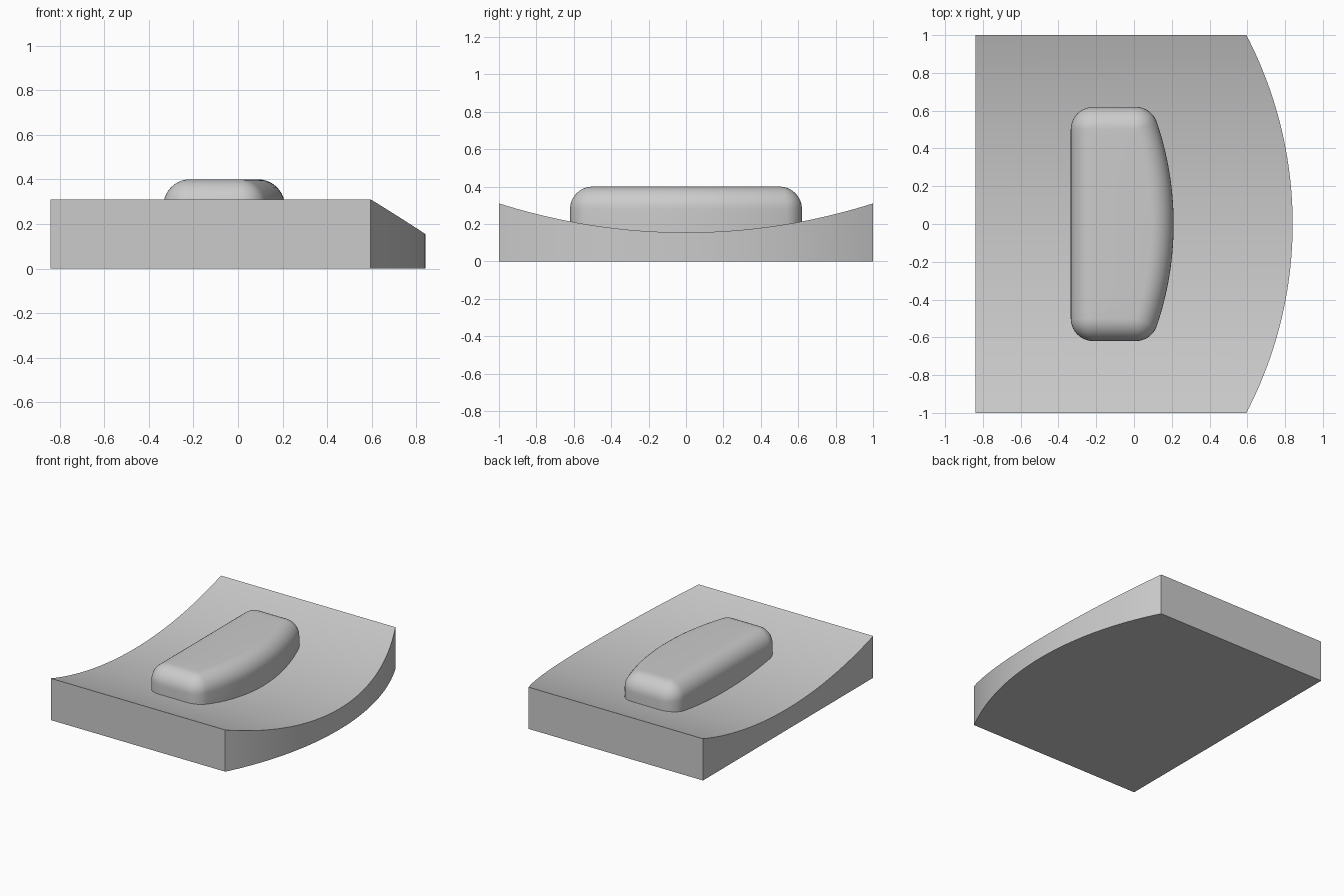
import bpy, bmesh, math

if "Cube" in bpy.data.objects:
    bpy.data.objects.remove(bpy.data.objects["Cube"])

grey = bpy.data.materials.new("light_grey")
grey.diffuse_color = (0.6, 0.6, 0.6, 1)
grey.use_nodes = True
grey.node_tree.nodes["Principled BSDF"].inputs["Base Color"].default_value = grey.diffuse_color


def arc_dip(r, y):
    """Drop of a circle of radius r away from its apex at offset y."""
    return r - math.sqrt(r * r - y * y)


def top_z(y):
    return 0.155 + arc_dip(3.30, y)


def finish(name, bm):
    bmesh.ops.recalc_face_normals(bm, faces=bm.faces)
    me = bpy.data.meshes.new(name)
    bm.to_mesh(me)
    bm.free()
    me.materials.append(grey)
    ob = bpy.data.objects.new(name, me)
    bpy.context.collection.objects.link(ob)
    bpy.ops.object.select_all(action='DESELECT')
    ob.select_set(True)
    bpy.context.view_layer.objects.active = ob
    bpy.ops.object.shade_smooth_by_angle(angle=math.radians(25))
    return ob


# Base slab: rectangular sections along y, dished top and bowed right side
bm = bmesh.new()
N = 64
secs = []
for i in range(N + 1):
    y = -1 + 2 * i / N
    xr = 0.84 - arc_dip(2.163, y)
    secs.append([bm.verts.new(p) for p in
                 ((-0.84, y, 0), (xr, y, 0), (xr, y, top_z(y)), (-0.84, y, top_z(y)))])
for a, b in zip(secs, secs[1:]):
    for k in range(4):
        bm.faces.new((a[k], a[(k + 1) % 4], b[(k + 1) % 4], b[k]))
bm.faces.new(secs[0])
bm.faces.new(secs[-1])
finish("base_slab", bm)

# Raised pad: an inner outline with outward directions, swept by a quarter round
R, F, XL, YE, TOP = 1.68, 0.12, -0.215, 0.50, 0.40
cx, ri = 0.21 - R, R - F
end = math.asin(YE / ri)
xe = cx + ri * math.cos(end)
path = []  # (x, y, direction angle)


def corner(x, y, a0, a1, n=10):
    for i in range(n + 1):
        path.append((x, y, a0 + (a1 - a0) * i / n))


for i in range(33):                       # bowed right side
    a = -end + 2 * end * i / 32
    path.append((cx + ri * math.cos(a), ri * math.sin(a), a))
corner(xe, YE, end, math.pi / 2)
corner(XL, YE, math.pi / 2, math.pi)
for i in range(1, 24):                    # straight left side
    path.append((XL, YE - 2 * YE * i / 24, math.pi))
corner(XL, -YE, math.pi, 1.5 * math.pi)
corner(xe, -YE, 1.5 * math.pi, 2 * math.pi - end)

bm = bmesh.new()
rings = []
for j in range(11):
    t = math.pi / 2 * j / 10
    o = F * math.sin(t)
    rings.append([bm.verts.new((x + o * math.cos(a), y + o * math.sin(a),
                                TOP - F + F * math.cos(t))) for x, y, a in path])
# lower ring follows the dished top, sunk slightly into it
rings.append([bm.verts.new((v.co.x, v.co.y, top_z(v.co.y) - 0.01)) for v in rings[-1]])
for a, b in zip(rings, rings[1:]):
    n = len(a)
    for k in range(n):
        bm.faces.new((a[k], a[(k + 1) % n], b[(k + 1) % n], b[k]))
bmesh.ops.remove_doubles(bm, verts=bm.verts, dist=1e-5)
bm.verts.ensure_lookup_table()
rim = [e for e in bm.edges if e.is_boundary and e.verts[0].co.z > TOP - 1e-4]
bmesh.ops.contextual_create(bm, geom=rim)
finish("raised_pad", bm)
